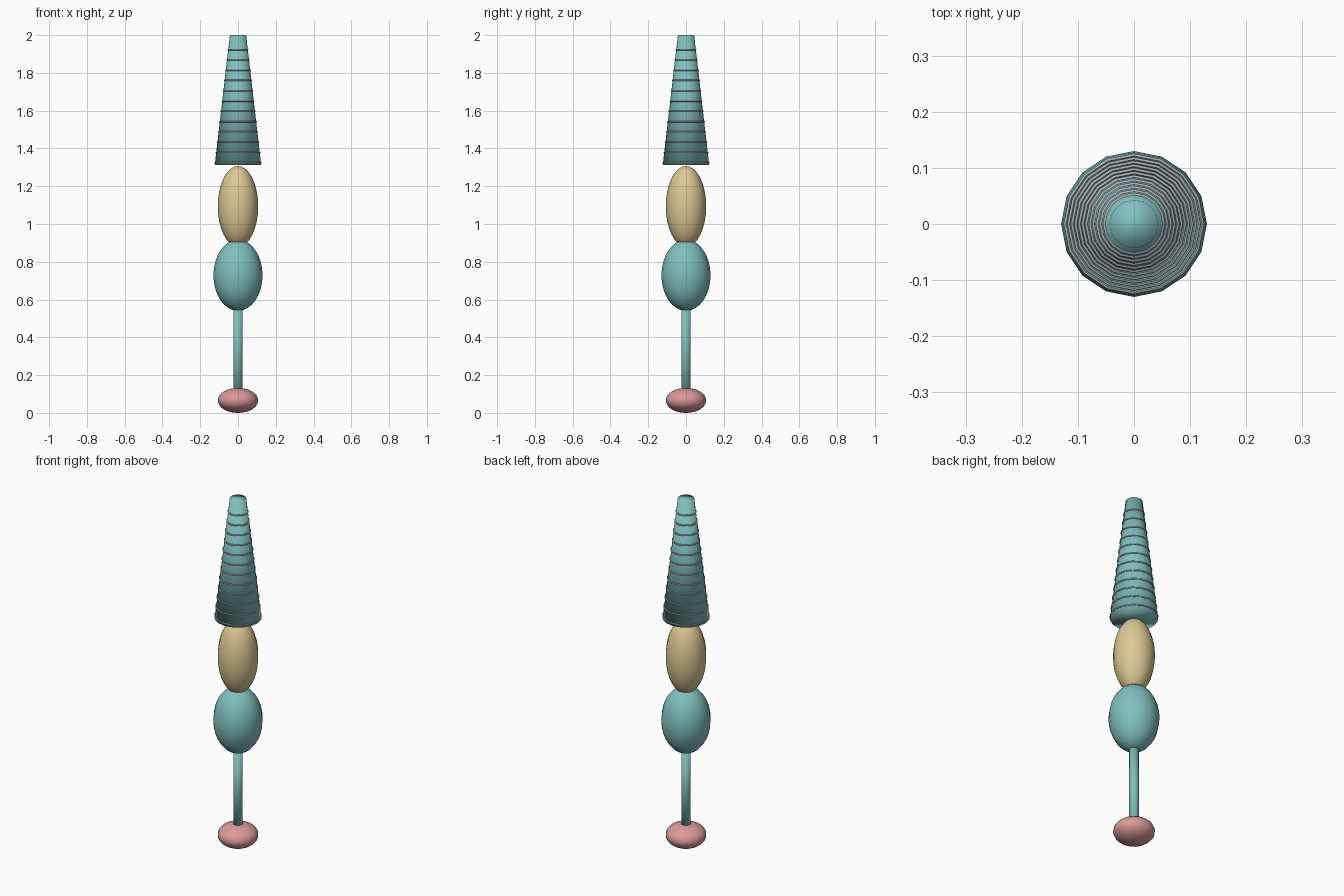
import bpy

cube = bpy.data.objects.get("Cube")
if cube:
    bpy.data.objects.remove(cube, do_unlink=True)


def material(name, rgb):
    m = bpy.data.materials.new(name)
    m.use_nodes = True
    m.diffuse_color = (*rgb, 1)
    m.node_tree.nodes["Principled BSDF"].inputs["Base Color"].default_value = (*rgb, 1)
    return m


teal = material("teal", (0.21, 0.53, 0.51))
sand = material("sand", (0.72, 0.58, 0.29))
pink = material("pink", (0.72, 0.32, 0.32))
grey = material("grey", (0.42, 0.42, 0.46))


def finish(name, mat):
    obj = bpy.context.object
    obj.name = name
    obj.data.materials.append(mat)
    bpy.ops.object.shade_smooth()
    return obj


def ellipsoid(name, radius, bottom, top, mat):
    bpy.ops.mesh.primitive_uv_sphere_add(segments=16, ring_count=16, location=(0, 0, (bottom + top) / 2))
    bpy.context.object.scale = (radius, radius, (top - bottom) / 2)
    finish(name, mat)


def tapered(name, r_low, r_high, bottom, top, mat):
    bpy.ops.mesh.primitive_cone_add(vertices=16, radius1=r_low, radius2=r_high,
                                    depth=top - bottom, location=(0, 0, (bottom + top) / 2))
    finish(name, mat)


# Foot, stem and the two stacked bodies
ellipsoid("foot", 0.107, 0, 0.132, pink)
tapered("stem", 0.025, 0.025, 0.06, 0.6, teal)
ellipsoid("lower_body", 0.13, 0.54, 0.917, teal)
ellipsoid("upper_body", 0.107, 0.88, 1.307, sand)

# Tapered spire
LOW, HIGH, R_LOW, R_HIGH = 1.312, 2.0, 0.123, 0.043
tapered("spire", R_LOW, R_HIGH, LOW, HIGH, teal)

# Thin rings climbing the spire
for i in range(12):
    z = 1.324 + i * 0.0545
    radius = R_LOW + (R_HIGH - R_LOW) * (z - LOW) / (HIGH - LOW)
    bpy.ops.mesh.primitive_torus_add(major_segments=16, minor_segments=8, major_radius=radius,
                                     minor_radius=0.004, location=(0, 0, z))
    finish(f"spire_ring_{i + 1}", grey)
